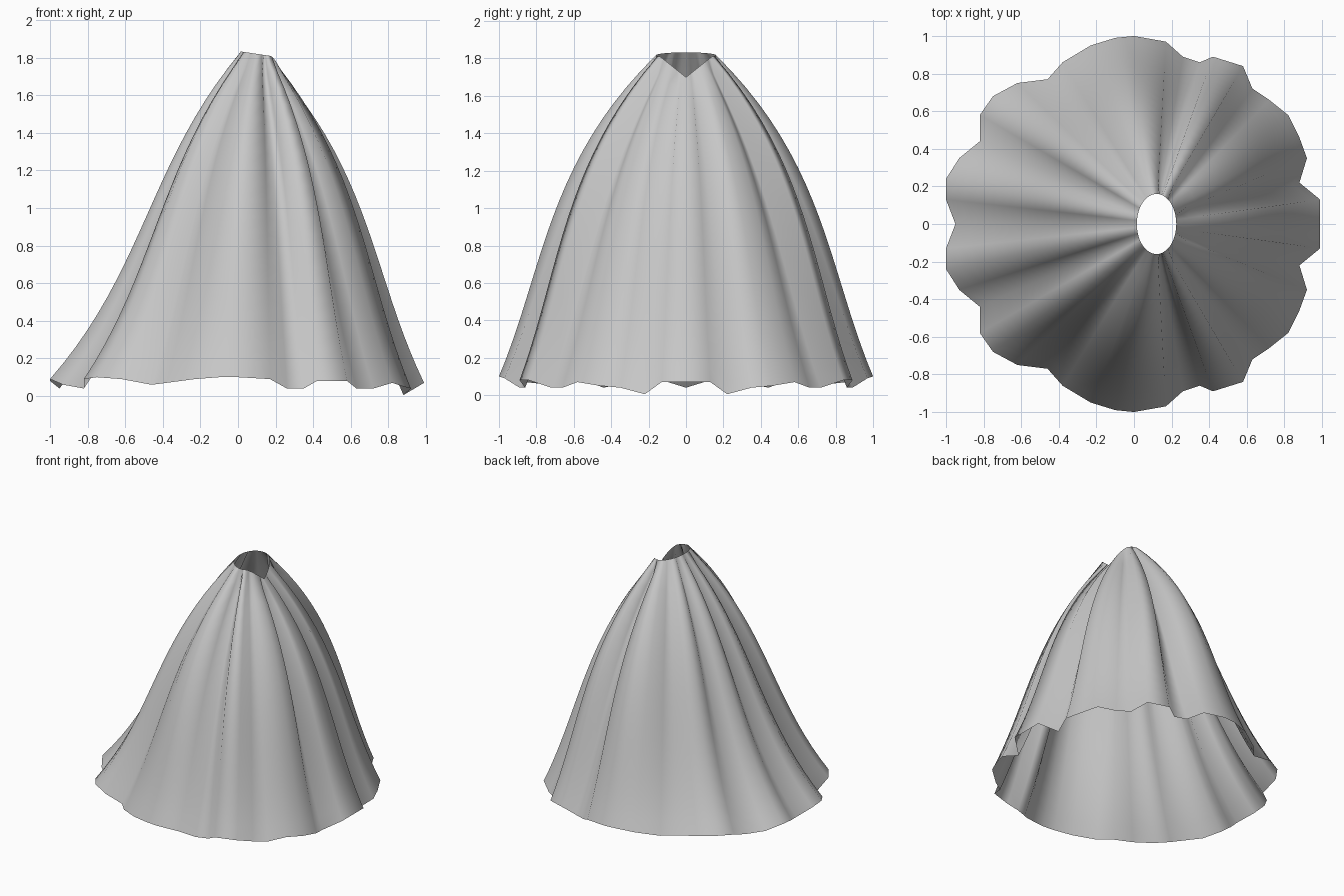
import bpy
import bmesh
from math import atan2, cos, sin, pi, sqrt

default_cube = bpy.data.objects.get("Cube")
if default_cube:
    bpy.data.objects.remove(default_cube, do_unlink=True)

# Cloth colour
cloth = bpy.data.materials.new("grey cloth")
cloth.use_nodes = True
grey = (.57, .57, .57, 1)
cloth.diffuse_color = grey
cloth.node_tree.nodes["Principled BSDF"].inputs["Base Color"].default_value = grey

# Half of the wavy hem: x, y, z and how deep the pleat folds in above it
HEM = [
    (.99, 0, .07, .1), (.99, .13, .07, 0), (.88, .22, .005, .6),
    (.92, .35, .04, 0), (.88, .46, .05, .2), (.82, .58, .07, .2),
    (.72, .66, .04, .5), (.63, .72, .04, .7), (.58, .84, .08, 0),
    (.42, .89, .08, 0), (.35, .86, .04, .6), (.26, .89, .04, 1),
    (.17, .97, .09, .4), (0, 1, .1, 0), (-.1, .99, .1, 0),
    (-.23, .95, .09, .1), (-.38, .86, .07, .4), (-.46, .77, .06, .4),
    (-.62, .75, .09, .1), (-.75, .68, .1, 0), (-.82, .58, .09, .1),
    (-.82, .44, .04, .5), (-.93, .35, .06, .1), (-1, .24, .09, 0),
    (-1, .13, .08, 0), (-.95, 0, .04, .3),
]
WAIST_X = .12
RINGS = 20


def waist_point(angle):
    """Oval waist opening with a notch dipping on its +x side."""
    x = WAIST_X + .105 * cos(angle)
    y = .16 * sin(angle)
    z = 1.835 - .15 * x
    if x > WAIST_X:
        z = min(z, 1.7 + .8 * abs(y))
    return x, y, z


def flare(t, angle):
    """Fraction of the way out to the hem: full hips, then a flared hem."""
    c = cos(angle)
    end_bulge = .9 if c > 0 else .42
    bulge = 1.1 * sin(angle) ** 2 + end_bulge * c * c
    return t + t * (1 - t) * (bulge - .95 * t)


def skirt_column(hem_x, hem_y, hem_z, fold):
    """Points of one pleat line running from waist to hem."""
    angle = atan2(hem_y, hem_x - WAIST_X)
    x, y, z = waist_point(angle)
    points = []
    for ring in range(RINGS + 1):
        t = ring / RINGS
        out = flare(t, angle)
        pinch = .1 * fold * sin(pi * sqrt(t))
        px = x + (hem_x - x) * out - pinch * cos(angle)
        py = y + (hem_y - y) * out - pinch * sin(angle)
        if hem_y == 0:
            py = 0
        points.append((px, py, z + (hem_z - z) * t))
    return points


# Pleated skirt: one half as a sheet of columns, mirrored across y
bm = bmesh.new()
columns = []
for hem_point in HEM:
    columns.append([bm.verts.new(p) for p in skirt_column(*hem_point)])
for a, b in zip(columns, columns[1:]):
    for i in range(RINGS):
        bm.faces.new((a[i], a[i + 1], b[i + 1], b[i]))
for face in bm.faces:
    face.smooth = True
mesh = bpy.data.meshes.new("pleated_skirt")
bm.to_mesh(mesh)
bm.free()
mesh.materials.append(cloth)

skirt = bpy.data.objects.new("pleated_skirt", mesh)
bpy.context.collection.objects.link(skirt)
mirror = skirt.modifiers.new("mirror halves", 'MIRROR')
mirror.use_axis = (False, True, False)
mirror.use_clip = True
mirror.merge_threshold = .001
